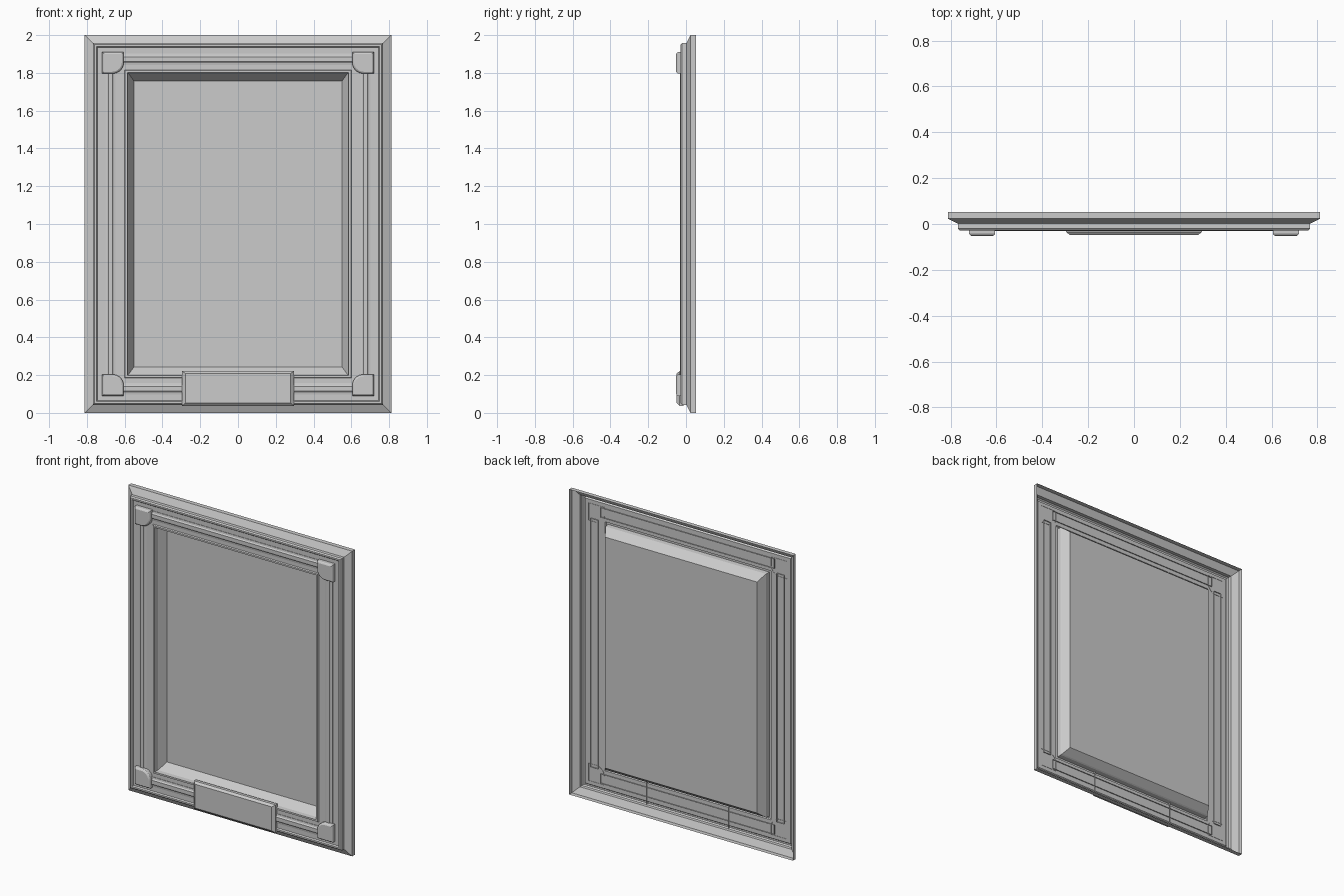
import bpy, bmesh, math

if "Cube" in bpy.data.objects:
    bpy.data.objects.remove(bpy.data.objects["Cube"])


def loft(name, loops, cap=True):
    """Bridge a series of matching closed loops; optionally cap the last one."""
    bm = bmesh.new()
    rings = [[bm.verts.new(p) for p in loop] for loop in loops]
    n = len(rings[0])
    for a, b in zip(rings, rings[1:]):
        for i in range(n):
            j = (i + 1) % n
            bm.faces.new((a[i], a[j], b[j], b[i]))
    if cap:
        bm.faces.new(rings[-1])
    bmesh.ops.recalc_face_normals(bm, faces=bm.faces)
    # the shells are open at the back: make the front face -y
    front = min(bm.faces, key=lambda f: f.calc_center_median().y)
    if front.normal.y > 0:
        bmesh.ops.reverse_faces(bm, faces=bm.faces)
    me = bpy.data.meshes.new(name)
    bm.to_mesh(me)
    bm.free()
    ob = bpy.data.objects.new(name, me)
    bpy.context.collection.objects.link(ob)
    return ob


def rect(cx, cz, hx, hz, y):
    return [(cx - hx, y, cz - hz), (cx + hx, y, cz - hz),
            (cx + hx, y, cz + hz), (cx - hx, y, cz + hz)]


# Frame shell with stepped profile: (inset in x, inset in z, depth y)
profile = [(0, 0, .052), (0, 0, .023), (.044, .043, .002), (.044, .043, -.02),
           (.051, .05, -.028), (.062, .06, -.028), (.067, .066, -.02),
           (.211, .184, -.02), (.215, .188, -.028), (.227, .199, -.028),
           (.230, .202, .0), (.235, .207, .008), (.261, .243, .052)]
loft("frame_and_panel",
     [rect(0, 1, .812 - dx, 1 - dz, y) for dx, dz, y in profile])

# Moulding strips: stepped bars along each side
strip = [(.027, -.014), (.027, -.023), (.017, -.025), (.011, -.031)]
for s in (-1, 1):
    loft("side_strip", [rect(s * .675, 1, w, .815, y) for w, y in strip])
    loft("cross_strip", [rect(0, 1 + s * .872, .63, w * 1.15, y) for w, y in strip])


# Corner blocks: square outside, rounded towards the panel
def corner_loop(sx, sz, inset, y):
    h = .057 - inset
    r = .06 - inset
    pts = [(h, h), (h, -h)]
    for i in range(9):
        a = math.radians(270 - 90 * i / 8)
        pts.append((-h + r + r * math.cos(a), -h + r + r * math.sin(a)))
    pts.append((-h, h))
    return [(sx * (.662 + u), y, 1 + sz * (.853 + v)) for u, v in pts]


for sx in (-1, 1):
    for sz in (-1, 1):
        loft("corner_block", [corner_loop(sx, sz, i, y) for i, y in
                              ((0, -.018), (0, -.042), (.004, -.048), (.01, -.052))])

# Name plate on the lower rail
loft("lower_plate", [rect(0, .129, .297, .092, -.014),
                     rect(0, .129, .297, .092, -.034),
                     rect(0, .131, .278, .078, -.049)])
